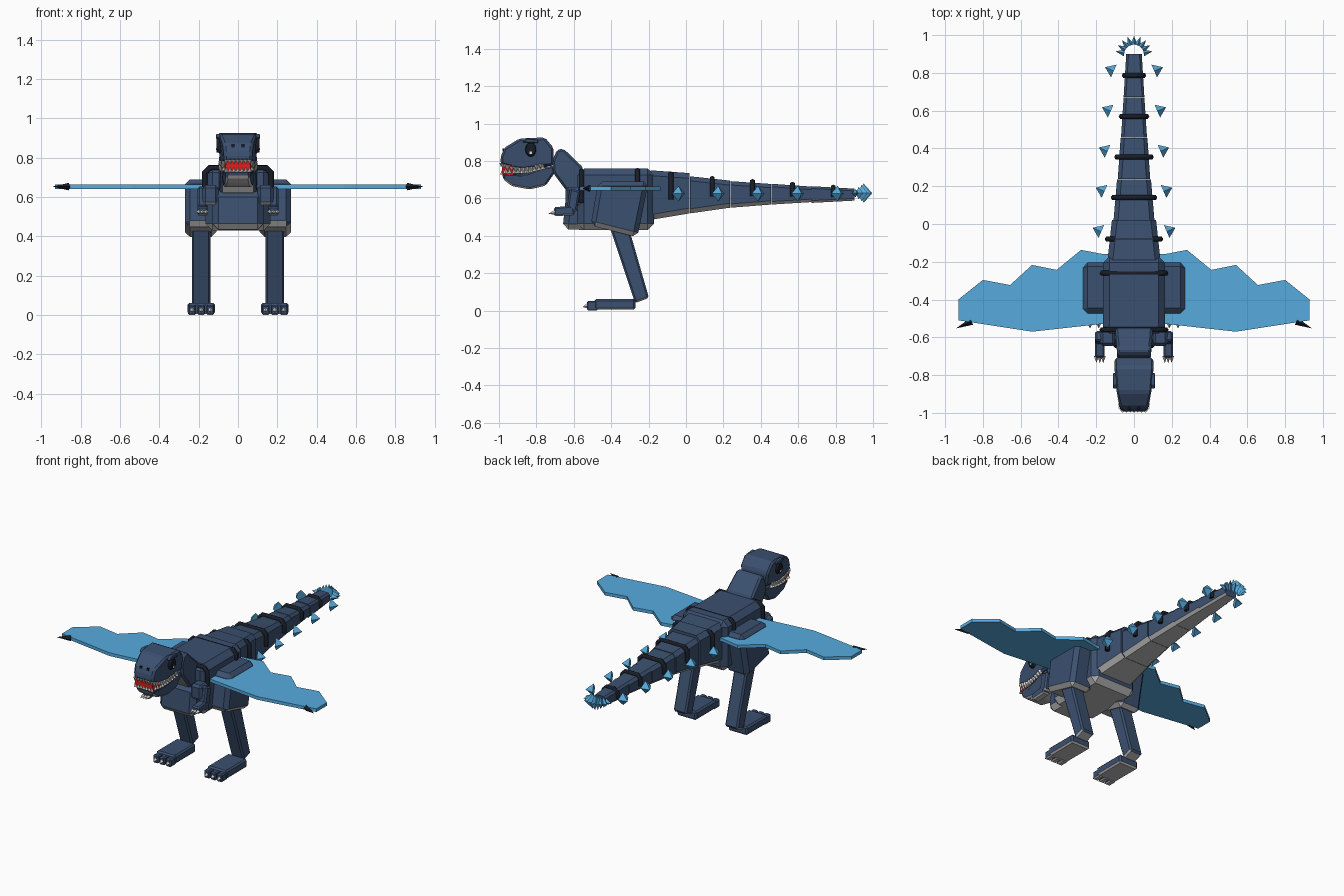
import bpy, bmesh, math
from mathutils import Vector, Matrix

if "Cube" in bpy.data.objects:
    bpy.data.objects.remove(bpy.data.objects["Cube"], do_unlink=True)


def material(name, rgb):
    m = bpy.data.materials.new(name)
    m.use_nodes = True
    m.diffuse_color = (*rgb, 1)
    m.node_tree.nodes["Principled BSDF"].inputs["Base Color"].default_value = (*rgb, 1)
    return m


HIDE = material("navy hide", (.044, .08, .16))
BELLY = material("grey belly", (.5, .5, .51))
BLACK = material("black navy", (.009, .012, .02))
BLUE = material("fin blue", (.095, .41, .74))
RED = material("mouth red", (.75, .012, .012))
IVORY = material("ivory", (.75, .73, .69))
SIDES = (("left", 1), ("right", -1))


def finish(name, bm, *mats):
    bmesh.ops.recalc_face_normals(bm, faces=bm.faces)
    bm.normal_update()
    if len(mats) > 1:  # undersides take the second colour
        for f in bm.faces:
            f.material_index = int(f.normal.z < -.5)
    mesh = bpy.data.meshes.new(name)
    bm.to_mesh(mesh)
    bm.free()
    for m in mats:
        mesh.materials.append(m)
    ob = bpy.data.objects.new(name, mesh)
    bpy.context.collection.objects.link(ob)
    return ob


def slab(name, profile, widths, cx=0, bevel=.01, mats=(HIDE, BELLY), lengthwise=False):
    """Side profile of (y, z) points, spread to a half width at each point."""
    bm = bmesh.new()
    n = len(profile)
    if not isinstance(widths, (list, tuple)):
        widths = [widths] * n
    rows = [[bm.verts.new((cx + s * w, y, z)) for (y, z), w in zip(profile, widths)]
            for s in (-1, 1)]
    for row in rows:
        bm.faces.new(row)
    for i in range(n):
        j = (i + 1) % n
        bm.faces.new((rows[0][i], rows[0][j], rows[1][j], rows[1][i]))
    bmesh.ops.recalc_face_normals(bm, faces=bm.faces)
    if bevel:
        edges = [e for e in bm.edges if not lengthwise
                 or abs(e.verts[0].co.y - e.verts[1].co.y) > .1]
        bmesh.ops.bevel(bm, geom=edges, offset=bevel, offset_type='OFFSET',
                        segments=1, profile=.5, affect='EDGES', clamp_overlap=True)
    return finish(name, bm, *mats)


def box(name, y0, y1, z0, z1, w, cx=0, bevel=.01, mats=(HIDE, BELLY)):
    return slab(name, [(y0, z0), (y0, z1), (y1, z1), (y1, z0)], w, cx, bevel, mats)


def spike(name, base, direction, length, radius, mat, squash=1):
    """Four-sided pyramid with its base at a point."""
    d = Vector(direction).normalized()
    bm = bmesh.new()
    bmesh.ops.create_cone(bm, cap_ends=True, segments=4, radius1=radius, radius2=0, depth=length)
    turn = d.to_track_quat('Z', 'Y').to_matrix().to_4x4()
    bm.transform(Matrix.Translation(Vector(base) + d * length / 2) @ turn
                 @ Matrix.Diagonal((squash, 1, 1, 1)))
    return finish(name, bm, mat)


def hoop(name, y, w, z0, z1, c=.025):
    """Rounded staple that straddles the back."""
    cu = bpy.data.curves.new(name, 'CURVE')
    cu.dimensions = '3D'
    cu.bevel_depth, cu.bevel_resolution, cu.use_fill_caps = .015, 1, True
    pts = [(-w, z0), (-w, z1 - c), (c - w, z1), (w - c, z1), (w, z1 - c), (w, z0)]
    sp = cu.splines.new('POLY')
    sp.points.add(len(pts) - 1)
    for p, (x, z) in zip(sp.points, pts):
        p.co = (x, y, z, 1)
    cu.materials.append(BLACK)
    bpy.context.collection.objects.link(bpy.data.objects.new(name, cu))


# Torso, chest and neck
box("torso", -.58, -.17, .43, .76, .165, bevel=.035)
slab("chest", [(-.66, .435), (-.64, .63), (-.5, .66), (-.5, .43)], .13, bevel=.03)
slab("neck", [(-.715, .8), (-.69, .86), (-.655, .866), (-.55, .765), (-.55, .58), (-.62, .615),
              (-.71, .735)], [.09, .09, .09, .1, .1, .09, .09], bevel=.012)

# Tail segments: start, end, tops, bottoms, half widths
tail = [(-.19, .02, .75, .735, .485, .52, .14, .117), (.022, .235, .718, .695, .52, .55, .108, .09),
        (.237, .455, .692, .677, .55, .567, .086, .071), (.457, .67, .678, .663, .567, .58, .069, .055),
        (.672, .9, .665, .652, .576, .588, .055, .041)]
for i, (y0, y1, t0, t1, b0, b1, w0, w1) in enumerate(tail):
    slab(f"tail_segment_{i + 1}", [(y0, b0), (y0, t0), (y1, t1), (y1, b1)], [w0, w0, w1, w1],
         bevel=.028 - .004 * i, lengthwise=True)

# Back hoops
for i, (y, w, z0, z1) in enumerate([(-.56, .168, .575, .747), (-.26, .168, .6, .75),
                                    (-.08, .14, .595, .73), (.14, .108, .61, .707),
                                    (.355, .09, .612, .69), (.57, .066, .61, .675),
                                    (.787, .05, .608, .66)]):
    hoop(f"back_hoop_{i + 1}", y, w, z0, z1)

# Floating side spikes and the fan at the tail tip
for side, s in SIDES:
    for i in range(5):
        x, y = .173 - .0165 * i, -.04 + .2125 * i
        spike(f"{side}_tail_spike_{i + 1}", (s * x, y, .625), (s * .92, .4, 0), .05, .042, BLUE, .88)
for i in range(9):
    a = math.radians(-80 + 20 * i)
    d = Vector((math.sin(a), math.cos(a), 0))
    r = .015 + .037 * math.cos(a)
    spike(f"tail_fan_{i + 1}", Vector((0, .897, .628)) + d * .052, d, .047, r, BLUE, .018 / r)

# Head: skull, jaw, dark mouth cavity and red mouth front
slab("skull", [(-.99, .782), (-.992, .82), (-.972, .87), (-.89, .92), (-.755, .926), (-.708, .87),
               (-.708, .775), (-.77, .77), (-.85, .758), (-.93, .765)],
     [.07, .07, .075, .095, .105, .105, .088, .088, .088, .08], bevel=.012, mats=(HIDE,))
slab("jaw", [(-.985, .735), (-.975, .7), (-.93, .665), (-.835, .648), (-.75, .668), (-.7, .74),
             (-.708, .775), (-.77, .765), (-.85, .735), (-.93, .73)],
     [.062, .06, .065, .075, .08, .085, .085, .084, .08, .073], bevel=.01)
box("mouth_cavity", -.93, -.74, .715, .785, .07, bevel=0, mats=(BLACK,))
slab("mouth_front", [(-.984, .73), (-.984, .785), (-.925, .785), (-.925, .72)],
     [.064, .064, .076, .076], bevel=0, mats=(RED,))

for side, s in SIDES:
    # Interlocking side teeth
    for i in range(10):
        t = i / 9
        y = -.975 + .2 * t
        x = s * (.07 + .017 * t)
        sag = .02 * math.sin(math.pi * t)
        spike(f"{side}_upper_tooth_{i + 1}", (x, y, .784 - sag), (0, 0, -1), .03, .013, IVORY)
        spike(f"{side}_lower_tooth_{i + 1}", (x, y + .011, .734 - sag * .5 + .02 * t),
              (0, 0, 1), .028, .013, IVORY)
    # Eye disc with a glint, brow and nostril
    bm = bmesh.new()
    bmesh.ops.create_cone(bm, cap_ends=True, segments=12, radius1=.04, radius2=.034, depth=.02)
    bm.transform(Matrix.Translation((s * .1, -.83, .862)) @ Matrix.Rotation(s * math.pi / 2, 4, 'Y')
                 @ Matrix.Diagonal((1, .75, 1, 1)))
    finish(f"{side}_eye", bm, BLACK)
    box(f"{side}_eye_glint", -.836, -.824, .838, .85, .003, s * .109, 0, (IVORY,))
    slab(f"{side}_brow", [(-.875, .9), (-.85, .92), (-.79, .915), (-.79, .895)], .012, s * .1,
         .004, (HIDE,))
    box(f"{side}_nostril", -.981, -.965, .853, .867, .007, s * .026, 0, (BLACK,))
# Front teeth
for i in range(7):
    x = -.06 + .02 * i
    spike(f"front_upper_tooth_{i + 1}", (x, -.988, .79), (0, 0, -1), .024, .011, IVORY)
    spike(f"front_lower_tooth_{i + 1}", (x, -.984, .727), (0, 0, 1), .024, .011, IVORY)

# Scalloped wing outline, root to tip and back
outline = [(.12, -.16), (.16, -.16), (.28, -.137), (.41, -.243), (.54, -.217), (.656, -.323),
           (.80, -.296), (.93, -.4), (.93, -.51), (.54, -.57), (.16, -.528), (.12, -.52)]
for side, s in SIDES:
    bm = bmesh.new()
    face = bm.faces.new([bm.verts.new((s * x, y, .642)) for x, y in outline])
    out = bmesh.ops.extrude_face_region(bm, geom=[face])["geom"]
    bmesh.ops.translate(bm, vec=(0, 0, .021),
                        verts=[v for v in out if isinstance(v, bmesh.types.BMVert)])
    finish(f"{side}_wing", bm, BLUE)
    spike(f"{side}_wing_claw", (s * .86, -.516, .653), (s * .9, -.4, 0), .09, .019, BLACK)

    # Leg
    slab(f"{side}_thigh", [(-.47, .69), (-.2, .69), (-.26, .392), (-.51, .455)], .08, s * .19, .025)
    slab(f"{side}_shin", [(-.405, .44), (-.305, .44), (-.198, .068), (-.272, .04)], .047, s * .188)
    box(f"{side}_foot", -.49, -.27, .005, .062, .07, s * .187)
    for j in (-1, 0, 1):
        cx = s * .187 + j * .046
        box(f"{side}_toe_{j + 2}", -.53, -.47, 0, .052, .02, cx, .007)
        spike(f"{side}_toe_claw_{j + 2}", (cx, -.525, .026), (0, -1, -.25), .028, .015, IVORY)

    # Arm
    box(f"{side}_shoulder", -.645, -.56, .56, .66, .04, s * .14, .015)
    slab(f"{side}_upper_arm", [(-.62, .655), (-.565, .64), (-.585, .525), (-.64, .53)], .026, s * .18)
    slab(f"{side}_forearm", [(-.707, .552), (-.6, .562), (-.595, .51), (-.705, .505)], .026, s * .181, .008)
    for j in (-1, 0, 1):
        spike(f"{side}_finger_claw_{j + 2}", (s * .181 + j * .018, -.7, .525), (0, -1, -.2),
              .037, .013, IVORY)
